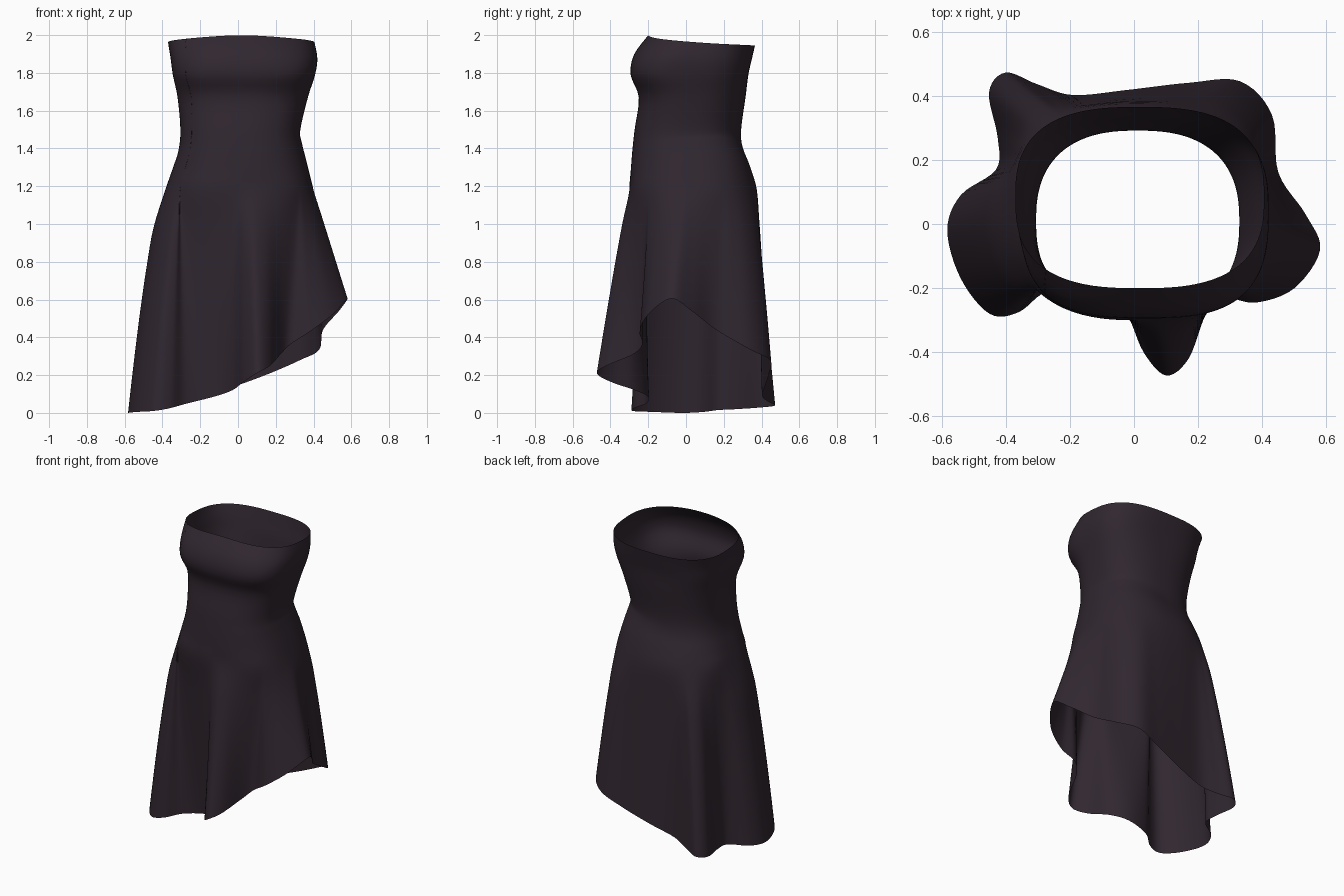
import bpy, math

if "Cube" in bpy.data.objects:
    bpy.data.objects.remove(bpy.data.objects["Cube"])

# body rings: z, xmin, xmax, ymin, ymax, squareness
RINGS = [
    (1.965, -.37, .405, -.20, .365, 2.7), (1.88, -.357, .42, -.275, .348, 2.8),
    (1.79, -.345, .408, -.293, .33, 2.9), (1.67, -.32, .37, -.25, .315, 2.6),
    (1.50, -.305, .33, -.272, .292, 2.5), (1.39, -.315, .338, -.284, .30, 2.5),
    (1.29, -.347, .365, -.292, .34, 2.5), (1.18, -.385, .40, -.30, .375, 2.5),
]
# wavy, slanted hem (anticlockwise from the right side)
HEM = [
    (.58, -.08, .605), (.535, .03, .54), (.45, .16, .44), (.43, .34, .335),
    (.33, .445, .28), (.17, .44, .21), (-.02, .418, .14), (-.19, .402, .09),
    (-.30, .435, .06), (-.40, .472, .04), (-.452, .41, .03), (-.425, .27, .02),
    (-.43, .17, .015), (-.54, .09, .005), (-.582, -.02, 0), (-.54, -.17, .005),
    (-.45, -.28, .01), (-.36, -.275, .025), (-.27, -.21, .05), (-.13, -.20, .085),
    (-.03, -.27, .12), (.03, -.40, .165), (.10, -.472, .21), (.17, -.42, .25),
    (.225, -.28, .31), (.28, -.23, .365), (.38, -.245, .43), (.50, -.20, .52),
]
RIM_Y = .05


def catmull(p, t):
    a, b, c, d = p
    return tuple(.5 * (2 * q + (r - o) * t + (2 * o - 5 * q + 4 * r - s) * t * t
                       + (3 * q - o - 3 * r + s) * t ** 3)
                 for o, q, r, s in zip(a, b, c, d))


def smooth(pts, k, closed):
    n = len(pts)
    at = (lambda i: pts[i % n]) if closed else (lambda i: pts[max(0, min(n - 1, i))])
    out = [catmull([at(i + j) for j in (-1, 0, 1, 2)], m / k)
           for i in range(n if closed else n - 1) for m in range(k)]
    return out if closed else out + [tuple(pts[-1])]


def ring_point(ring, ang):
    z, x0, x1, y0, y1, n = ring
    c, s = math.cos(ang), math.sin(ang)
    a, b = (x1 - x0) / 2, (y1 - y0) / 2
    r = (abs(c / a) ** n + abs(s / b) ** n) ** (-1 / n)
    return ((x0 + x1) / 2 + r * c, (y0 + y1) / 2 + r * s, z)


# one vertical strip of cloth per hem point
columns = []
for hx, hy, hz in smooth(HEM, 6, True):
    ang = math.atan2(hy, hx)
    s = math.sin(ang)
    col = [list(ring_point(r, ang)) for r in RINGS]
    rim = -.027 * s + .012 * s * s - .005      # neckline dips behind the arms
    col[0][2] += rim
    col[1][2] += rim * .5
    # waist fold climbs toward the right side
    lift = .05 * max(0, math.cos(ang - .5)) ** 2
    col[5][2] += lift
    col[6][2] += lift * .8
    x, y, z = col[-1]
    power = .85 + .35 * max(-.6, min(.4, hx))
    if hy > .2:
        power = .75
    for t in (.17, .34, .5, .67, .84, 1):
        e = t ** power
        col.append([x + (hx - x) * e, y + (hy - y) * e, z + (hz - z) * t])
    columns.append(smooth(col, 4, False))

n, m = len(columns), len(columns[0])
verts = [p for c in columns for p in c]
faces = [(i * m + j, i * m + j + 1, ((i + 1) % n) * m + j + 1, ((i + 1) % n) * m + j)
         for i in range(n) for j in range(m - 1)]
mesh = bpy.data.meshes.new("strapless_dress")
mesh.from_pydata(verts, [], faces)
mesh.update()
mesh.shade_smooth()

# dark plum cloth
mat = bpy.data.materials.new("dark_plum_cloth")
mat.diffuse_color = (.030, .020, .029, 1)
mat.use_nodes = True
mat.node_tree.nodes["Principled BSDF"].inputs["Base Color"].default_value = mat.diffuse_color
mesh.materials.append(mat)
dress = bpy.data.objects.new("strapless_dress", mesh)
bpy.context.collection.objects.link(dress)
